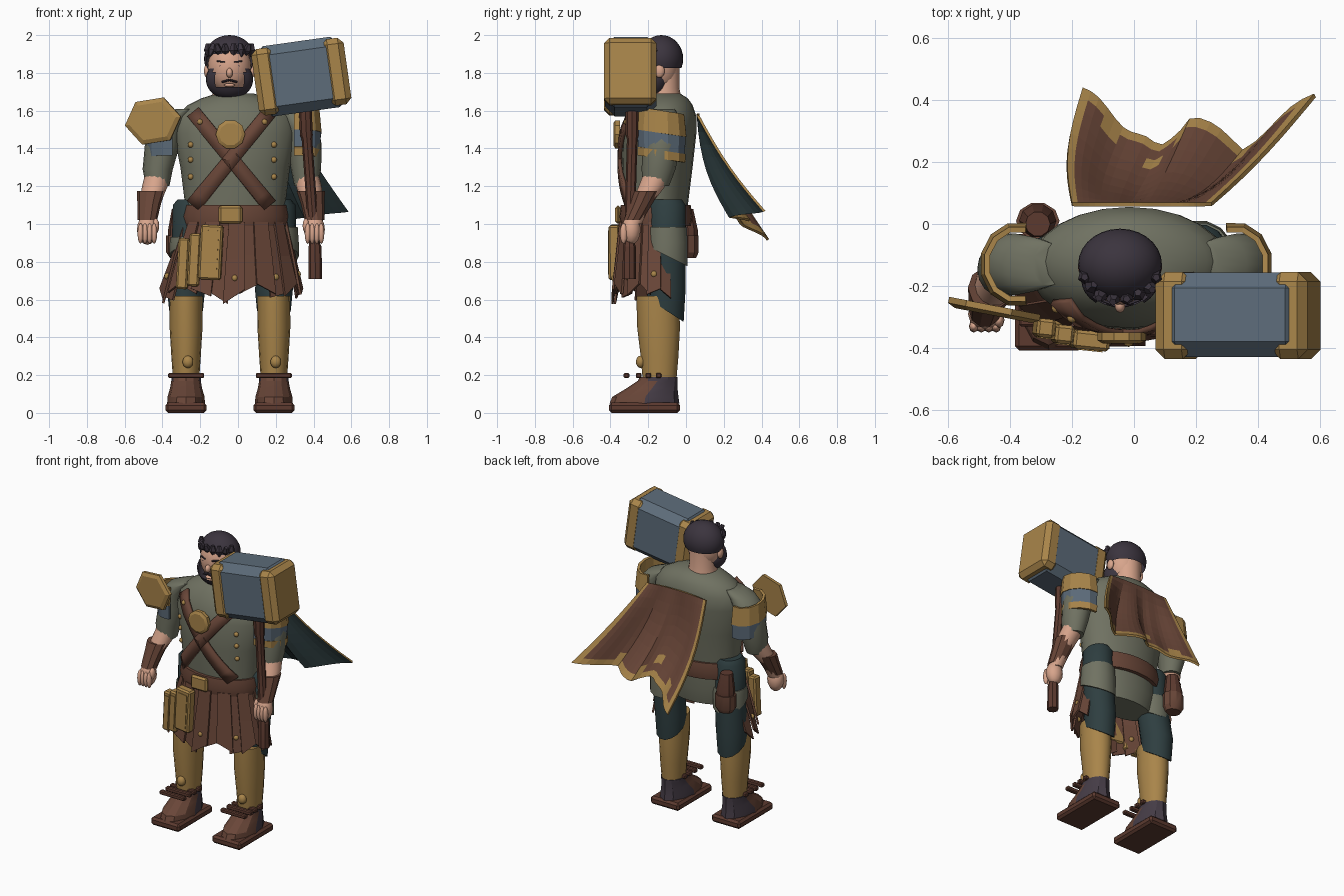
import bpy, bmesh, math, random
from mathutils import Vector

random.seed(4)
if "Cube" in bpy.data.objects:
    bpy.data.objects.remove(bpy.data.objects["Cube"])


def material(name, hexcode):
    rgb = [int(hexcode[i:i + 2], 16) / 255 for i in (0, 2, 4)]
    col = [((c + 0.055) / 1.055) ** 2.4 for c in rgb] + [1]
    m = bpy.data.materials.new(name)
    m.use_nodes = True
    m.diffuse_color = col
    m.node_tree.nodes["Principled BSDF"].inputs["Base Color"].default_value = col
    return m


skin = material("skin", "d8a58c")
hair = material("dark hair", "3b343e")
olive = material("olive cloth", "707262")
leather = material("brown leather", "694638")
gold = material("antique gold", "a9854a")
steel = material("blue steel", "5d6c7a")
teal = material("dark teal cloth", "2e3e40")
wood = material("dark wood", "5c3a2f")
shoe = material("plum grey", "453c46")


def build(name, verts, faces, mats, smooth=None, thick=0):
    me = bpy.data.meshes.new(name)
    me.from_pydata([tuple(v) for v in verts], [], faces)
    for m in mats if isinstance(mats, list) else [mats]:
        me.materials.append(m)
    if smooth:
        me.shade_smooth()
        me.set_sharp_from_angle(angle=math.radians(smooth))
    ob = bpy.data.objects.new(name, me)
    bpy.context.collection.objects.link(ob)
    if thick:
        mod = ob.modifiers.new("thickness", "SOLIDIFY")
        mod.thickness, mod.offset = thick, 0
    return ob


def loft(name, rings, mats, n=16, smooth=50):
    """Stack of horizontal ellipses, each (x, y, z, rx, ry), listed from the bottom up."""
    verts = [(x + rx * math.cos(2 * math.pi * i / n), y + ry * math.sin(2 * math.pi * i / n), z)
             for x, y, z, rx, ry in rings for i in range(n)]
    faces = [(k * n + i, k * n + (i + 1) % n, (k + 1) * n + (i + 1) % n, (k + 1) * n + i)
             for k in range(len(rings) - 1) for i in range(n)]
    top = (len(rings) - 1) * n
    faces += [tuple(reversed(range(n))), tuple(range(top, top + n))]
    return build(name, verts, faces, mats, smooth)


def ball(name, loc, radii, mat, seg=16, keep=None):
    bm = bmesh.new()
    bmesh.ops.create_uvsphere(bm, u_segments=seg, v_segments=seg // 2 + 2, radius=1)
    for v in bm.verts:
        v.co = Vector(loc) + Vector([c * r for c, r in zip(v.co, radii)])
    if keep:
        drop = [f for f in bm.faces if not keep(f.calc_center_median())]
        bmesh.ops.delete(bm, geom=drop, context="FACES")
    me = bpy.data.meshes.new(name)
    bm.to_mesh(me)
    bm.free()
    me.shade_smooth()
    me.materials.append(mat)
    ob = bpy.data.objects.new(name, me)
    bpy.context.collection.objects.link(ob)


def box(name, loc, size, mat, bevel=0, rot=(0, 0, 0)):
    x, y, z = [s / 2 for s in size]
    verts = [(a, b, c) for c in (-z, z) for a, b in ((-x, -y), (x, -y), (x, y), (-x, y))]
    faces = [(3, 2, 1, 0), (4, 5, 6, 7)] + [(i, (i + 1) % 4, (i + 1) % 4 + 4, i + 4) for i in range(4)]
    ob = build(name, verts, faces, mat)
    ob.location, ob.rotation_euler = loc, [math.radians(r) for r in rot]
    if bevel:
        mod = ob.modifiers.new("bevel", "BEVEL")
        mod.width, mod.segments = bevel, 1


# Torso and tunic
CX = -0.015
TORSO = [(0.8, .21, -.02, -.24), (0.9, .25, .0, -.3), (1.0, .26, .0, -.32), (1.1, .265, .01, -.325),
         (1.3, .29, .035, -.34), (1.48, .325, .055, -.335), (1.57, .31, .055, -.31), (1.63, .25, .035, -.27),
         (1.665, .18, .01, -.24), (1.69, .1, -.03, -.2)]
loft("tunic", [(CX, (b + f) / 2, z, rx, (b - f) / 2) for z, rx, b, f in TORSO], olive, 24)


def chest_y(x, z):
    for (z0, r0, b0, f0), (z1, r1, b1, f1) in zip(TORSO, TORSO[1:]):
        if z0 <= z <= z1:
            t = (z - z0) / (z1 - z0)
            r, b, f = r0 + t * (r1 - r0), b0 + t * (b1 - b0), f0 + t * (f1 - f0)
            return (b + f) / 2 - (b - f) / 2 * math.sqrt(max(0, 1 - ((x - CX) / r) ** 2))


# Crossed chest straps
for side in (-1, 1):
    verts = []
    for k in range(11):
        t = k / 10
        x, z = -.035 + side * (.2 - .4 * t), 1.59 - .49 * t
        for w in (-.03, .03):
            verts.append((x + w, chest_y(x + w, z - side * w * .8) - .014, z - side * w * .8))
    build("chest_strap", verts, [(2 * k, 2 * k + 1, 2 * k + 3, 2 * k + 2) for k in range(10)], leather, 40, .02)
    for z in (1.54, 1.42, 1.34, 1.25):
        x = -.03 + side * (.22 if z < 1.5 else .17)
        ball("tunic_stud", (x, chest_y(x, z) - (.02 if z > 1.5 else 0), z), (.016,) * 3, gold, 8)
medal = loft("chest_medallion", [(0, 0, -.015, .078, .078), (0, 0, .01, .078, .078), (0, 0, .02, .06, .06)], gold, 10, 20)
medal.location, medal.rotation_euler = (-.04, -.365, 1.475), (math.pi / 2, 0, 0)

# Belt, buckle, hip pouch and hanging cases
loft("belt", [(CX, -.16, .99, .275, .185), (CX, -.16, 1.04, .285, .195), (CX, -.16, 1.1, .275, .185)], leather, 24, 30)
box("buckle", (-.04, -.36, 1.05), (.125, .03, .095), gold, .012)
loft("hip_pouch", [(-.31, .01, .82, .05, .045), (-.31, .01, .85, .07, .06), (-.31, .01, .94, .07, .06)], leather, 10, 30)
loft("pouch_lid", [(-.31, .01, .94, .06, .055), (-.31, .01, .97, .06, .055), (-.31, .0, 1.08, .04, .04)], wood, 10, 30)
for x, y, z, w, h in ((-.143, -.375, .85, .118, .29), (-.23, -.355, .81, .062, .28), (-.29, -.335, .79, .06, .27)):
    box("hanging_case", (x, y, z), (w, .06, h), gold, .01, (0, 3, -6))
    box("case_panel", (x, y - .03, z), (w * .6, .008, h * .8), gold, 0, (0, 3, -6))

# Leather skirt of overlapping torn strips round the front
STRIPS, START, SPAN = 15, 166, 208
for k in range(STRIPS):
    a0 = math.radians(START + SPAN * k / STRIPS)
    a1 = a0 + math.radians(SPAN / STRIPS + 4)
    low, tilt = random.uniform(.6, .67), random.uniform(-.045, .045)
    bulge = .014 * (k % 2)
    verts = []
    for t in (0, .5, 1):
        for s, a in ((-1, a0), (1, a1)):
            z = 1.01 + t * (low - 1.01) + (s * tilt if t == 1 else 0)
            verts.append((-.02 * t - .015 + (.262 + .1 * t + bulge) * math.cos(a),
                          -.15 + (.187 + .04 * t + bulge) * math.sin(a), z))
    build("skirt_strip", verts, [(0, 2, 3, 1), (2, 4, 5, 3)], leather, None, .012)
    if k % 3 == 1:
        spot = (Vector(verts[2]) + Vector(verts[3]) + Vector(verts[4]) + Vector(verts[5])) / 4
        ball("skirt_stud", spot, (.018,) * 3, gold, 8)

# Legs and boots
for x, hip, hy, tail_top in ((-.275, -.25, -.125, .93), (.19, .21, -.1, .985)):
    leg = loft("trouser_leg", [(x, -.11, .48, .09, .1), (x, -.105, .65, .1, .105), (hip, hy, .9, .1, .1),
                               (hip, hy, 1.1, .095, .1), (hip, hy, 1.13, .07, .08)], teal, 14)
    for v in leg.data.vertices:
        if v.co.z < .5:  # hem rises towards the front
            v.co.z += .13 * (-.01 - v.co.y) / .2
    wrap = loft("tunic_tail", [(hip, hy, .83, .112, .112), (hip, hy, .9, .112, .112), (hip, hy, tail_top, .106, .106)], olive, 14)
    for v in wrap.data.vertices:
        if v.co.z < .84:
            v.co.z += .05 * (hy - v.co.y) / .1
    loft("shin_guard", [(x, -.14, .16, .068, .088), (x, -.14, .3, .078, .1), (x, -.145, .45, .087, .113),
                        (x, -.15, .62, .086, .113)], gold, 16)
    ball("shin_knob", (x + .01, -.24, .27), (.03, .025, .033), gold, 10)
    box("boot_sole", (x, -.22, .027), (.218, .375, .054), wood, .014)
    boot = loft("boot_upper", [(x, -.22, .05, .1, .185), (x, -.215, .085, .098, .175), (x, -.18, .13, .085, .135),
                               (x, -.15, .17, .078, .105), (x, -.145, .19, .078, .1)], [leather, shoe], 12, 25)
    for p in boot.data.polygons:
        p.material_index = int(p.center.y > -.19)
    for y in (-.315, -.25, -.2, -.145):
        box("boot_lace", (x, y, .198), (.19, .03, .028), wood, .006)


def shoulder_shell(name, x, y, side, z0, z1, r0, r1, mat):
    """Half-ring of armour round the outside of an upper arm."""
    arc = [math.radians(a) for a in range(-105, 106, 30)]
    verts = [(x + side * r * .88 * math.cos(a), y + r * math.sin(a), z + .02 * math.sin(-a))
             for z, r in ((z0, r0), (z1, r1)) for a in arc]
    n = len(arc)
    build(name, verts, [(i, i + 1, n + i + 1, n + i) for i in range(n - 1)], mat, None, .018)


# Arms, hands and shoulder armour
for side, sx, ex, hx, drop in ((-1, -.385, -.425, -.48, .04), (1, .335, .36, .405, 0)):
    loft("sleeve", [(ex, -.16, 1.2, .062, .07), (ex, -.145, 1.29, .08, .09), (sx + side * .015, -.13, 1.42, .093, .1),
                    (sx, -.13, 1.51, .092, .1), (sx - side * .05, -.13, 1.575, .08, .09),
                    (sx - side * .11, -.13, 1.61, .05, .07)], olive, 16)
    loft("forearm", [(hx, -.28, 1.0, .045, .045), (hx - side * .01, -.24, 1.1, .055, .055),
                     (ex + side * .015, -.18, 1.2, .068, .072), (ex, -.15, 1.27, .065, .075)], skin, 14)
    loft("bracer", [(hx, -.28, 1.02, .052, .052), (hx - side * .01, -.235, 1.11, .063, .062),
                    (hx - side * .02, -.205, 1.175, .075, .07)], leather, 10, 25)
    ball("palm", (hx, -.29, .97), (.055, .05, .08), skin, 12)
    for k in range(4):
        ball("finger", (hx - .036 + .024 * k, -.33, .95), (.016, .02, .055), skin, 8)
    ball("thumb", (hx - side * .045, -.31, .99), (.018, .025, .04), skin, 8)
    bx = sx - side * .01
    shoulder_shell("upper_shoulder_band", bx, -.13, side, 1.48 - drop, 1.6 - drop, .128, .115, gold)
    shoulder_shell("middle_shoulder_band", bx, -.13, side, 1.385 - drop, 1.49 - drop, .119, .124, steel)
    if side > 0:
        shoulder_shell("lower_shoulder_band", bx, -.13, side, 1.345, 1.39, .121, .123, gold)
plate = loft("shoulder_plate", [(0, 0, -.012, .152, .132), (0, 0, .008, .152, .132), (0, 0, .02, .127, .107)], gold, 6, 15)
plate.location, plate.rotation_euler = (-.45, -.275, 1.545), (math.pi / 2, math.radians(-9), math.radians(-11))

# Head
HX = -.045
loft("neck", [(HX, -.12, 1.64, .1, .1), (HX, -.12, 1.72, .085, .085), (HX, -.12, 1.84, .085, .085)], skin)
ball("head", (HX, -.15, 1.83), (.115, .11, .145), skin, 24)
ball("nose", (HX, -.262, 1.8), (.018, .025, .026), skin, 10)
ball("lips", (HX, -.245, 1.735), (.03, .02, .01), skin, 10)
ball("hair", (HX, -.13, 1.875), (.135, .115, .125), hair, 28,
     lambda c: c.z > (1.83 if c.y > -.13 else 1.8 if c.y > -.17 else 1.91))
ball("beard", (HX, -.18, 1.765), (.125, .095, .105), hair, 28,
     lambda c: c.z < 1.82 and not (c.z > 1.72 and abs(c.x - HX) < .08 and c.y < -.15))
for side in (-1, 1):
    box("moustache", (HX + side * .02, -.252, 1.757), (.042, .03, .01), hair, .003, (0, side * 15, side * 15))
    box("eyebrow", (HX + side * .045, -.247, 1.86), (.045, .016, .008), hair, .002, (0, side * -6, side * 20))
    ball("eye", (HX + side * .045, -.242, 1.837), (.012, .008, .005), hair, 8)
    ball("ear", (HX + side * .12, -.14, 1.81), (.016, .028, .036), skin, 10)
for k in range(8):
    a = math.radians(200 + 140 * k / 7)
    lock = loft("hair_lock", [(0, 0, -.035, .004, .004), (0, 0, 0, .022, .024), (0, 0, .035, .012, .012)], hair, 5, 0)
    lock.location = (HX + .122 * math.cos(a), -.135 + .106 * math.sin(a), 1.92)
    lock.rotation_euler = (0, random.uniform(-.5, .5), a)

# War hammer: chamfered core standing slightly proud of its end caps
TILT = -8
c, s = math.cos(math.radians(TILT)), math.sin(math.radians(TILT))
box("hammer_core", (.335, -.292, 1.78), (.46, .272, .376), steel, .05, (0, TILT, 0))
for d in (-.188, .188):
    box("hammer_cap", (.335 + d * c, -.295, 1.78 - d * s), (.118, .28, .355), gold, .03, (0, TILT, 0))
loft("hammer_handle", [(.41, -.3, .71, .036, .036), (.408, -.3, .88, .034, .034), (.405, -.3, .9, .028, .028),
                       (.365, -.285, 1.45, .028, .028), (.362, -.285, 1.47, .034, .034), (.355, -.285, 1.64, .034, .034)], wood, 8, 20)

# Windblown cape: folded sheet with a torn hem, gold border and worn gold flecks
HEM = [(0, -.165, .44, .92), (.2, -.04, .33, .99), (.4, .08, .24, 1.05), (.55, .185, .355, 1.02), (.75, .35, .25, 1.04), (1, .58, .42, 1.07)]
U, V = 24, 10
verts = []
for v in (0, .06, .16, .28, .4, .52, .64, .74, .84, .93, 1):
    for i in range(U + 1):
        u = i / U
        for (u0, *p), (u1, *q) in zip(HEM, HEM[1:]):
            if u0 <= u <= u1:
                end = Vector(p).lerp(Vector(q), (u - u0) / (u1 - u0))
        top = Vector((-.2 + .45 * u, .07, 1.575 + .01 * math.sin(3 * u)))
        sag = math.sin(math.pi * v)
        verts.append(top.lerp(end, v) + Vector((
            -.03 * (1 - u) * sag, -(.015 + .12 * u * (1 - u)) * sag + .014 * v * math.sin(u * 22), -.015 * sag)))
W = U + 1
faces = [(j * W + i, j * W + i + 1, (j + 1) * W + i + 1, (j + 1) * W + i) for j in range(V) for i in range(U)]
cape = build("cape", verts, faces, [leather, teal, gold, teal, gold])
for n, p in enumerate(cape.data.polygons):
    row, col = divmod(n, U)
    border = col in (0, U - 1) or row == V - 1
    fleck = row in (V - 3, V - 2) and random.random() < .12
    p.material_index = 2 if border or fleck else 0
mod = cape.modifiers.new("lining", "SOLIDIFY")
mod.thickness, mod.material_offset, mod.material_offset_rim = .014, 1, 2
